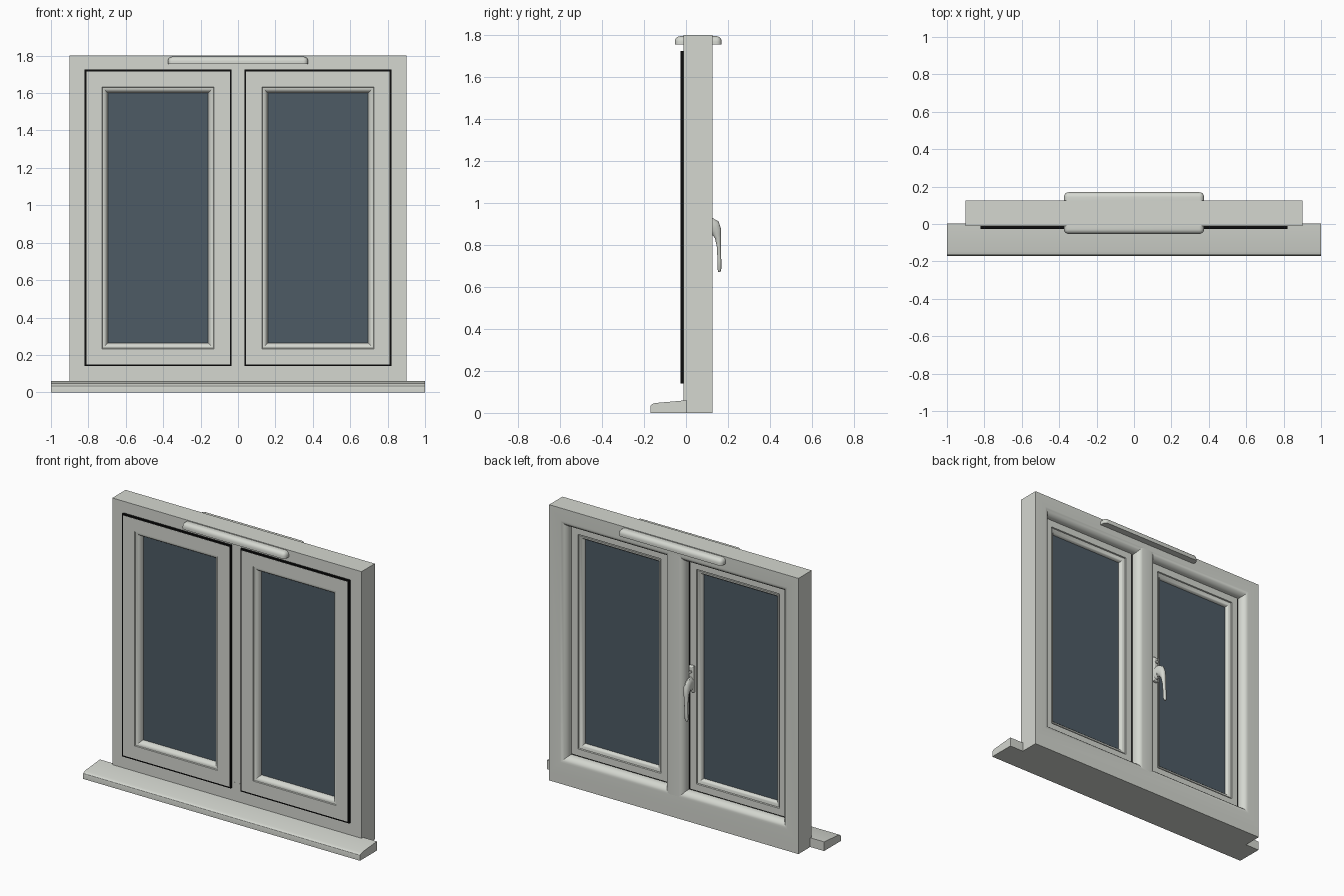
import bpy, bmesh, math
from mathutils import Vector

if "Cube" in bpy.data.objects:
    bpy.data.objects.remove(bpy.data.objects["Cube"])


def material(name, rgb):
    m = bpy.data.materials.new(name)
    m.diffuse_color = (*rgb, 1)
    m.use_nodes = True
    m.node_tree.nodes["Principled BSDF"].inputs["Base Color"].default_value = m.diffuse_color
    return m


WHITE = material("off_white_plastic", (0.66, 0.68, 0.63))
GLASS = material("blue_grey_glass", (0.075, 0.105, 0.13))
BLACK = material("black_rubber", (0.004, 0.004, 0.004))


def finish(name, bm, mat, smooth=True):
    bmesh.ops.recalc_face_normals(bm, faces=bm.faces)
    me = bpy.data.meshes.new(name)
    bm.to_mesh(me)
    bm.free()
    me.materials.append(mat)
    ob = bpy.data.objects.new(name, me)
    bpy.context.collection.objects.link(ob)
    if smooth:
        bpy.ops.object.select_all(action='DESELECT')
        ob.select_set(True)
        bpy.context.view_layer.objects.active = ob
        bpy.ops.object.shade_smooth_by_angle(angle=math.radians(30))
    return ob


def bridge(bm, rings, closed=False):
    """Skin a list of equal-length vertex loops."""
    n = len(rings[0])
    for i in range(len(rings) if closed else len(rings) - 1):
        a, b = rings[i], rings[(i + 1) % len(rings)]
        for j in range(n):
            k = (j + 1) % n
            bm.faces.new((a[j], a[k], b[k], b[j]))
    if not closed:
        bm.faces.new(rings[0])
        bm.faces.new(rings[-1])


def mitred_ring(name, rect, profile, mat):
    """Sweep an (inset, y) profile around a rectangle in the xz plane."""
    x0, x1, z0, z1 = rect
    bm = bmesh.new()
    rings = []
    for d, y in profile:
        corners = ((x0 + d, z0 + d), (x1 - d, z0 + d), (x1 - d, z1 - d), (x0 + d, z1 - d))
        rings.append([bm.verts.new((x, y, z)) for x, z in corners])
    bridge(bm, rings, closed=True)
    return finish(name, bm, mat)


def prism(name, points, axis, lo, hi, mat):
    """Extrude a closed outline along x (yz points) or z (xy points)."""
    bm = bmesh.new()
    rings = []
    for t in (lo, hi):
        rings.append([bm.verts.new((t, a, b) if axis == 'x' else (a, b, t)) for a, b in points])
    bridge(bm, rings)
    return finish(name, bm, mat)


def box(name, x0, x1, y0, y1, z0, z1, mat, bevel=0, pick=None):
    bm = bmesh.new()
    bmesh.ops.create_cube(bm, size=1)
    for v in bm.verts:
        v.co = ((x0 + x1) / 2 + v.co.x * (x1 - x0),
                (y0 + y1) / 2 + v.co.y * (y1 - y0),
                (z0 + z1) / 2 + v.co.z * (z1 - z0))
    if bevel:
        edges = [e for e in bm.edges if pick(e)]
        bmesh.ops.bevel(bm, geom=edges, offset=bevel, segments=5, profile=0.5, affect='EDGES')
    return finish(name, bm, mat)


FRONT, BACK = -0.011, 0.126

# Fixed outer frame with a rounded inner edge at the back
ease = [(0.12, 0.085), (0.115, 0.103), (0.103, 0.117), (0.09, 0.124), (0.08, BACK)]
mitred_ring("outer_frame", (-0.9, 0.9, 0.06, 1.8),
            [(0, FRONT), (0.12, FRONT)] + ease + [(0, BACK)], WHITE)

# Centre mullion with the same rounded edges
half = [(0.07, FRONT + 0.0005), (0.07, 0.085), (0.066, 0.103), (0.056, 0.117),
        (0.045, 0.124), (0.035, BACK - 0.0005)]
prism("mullion", half + [(-x, y) for x, y in reversed(half)], 'z', 0.135, 1.725, WHITE)

# Sill: block below the frame and a sloping nose in front
box("sill_base", -0.9, 0.9, FRONT, BACK, 0, 0.06, WHITE)
prism("sill_nose", [(FRONT + 0.015, 0), (FRONT + 0.015, 0.06), (FRONT, 0.059), (-0.145, 0.047),
                    (-0.16, 0.043), (-0.168, 0.035), (-0.17, 0.024), (-0.17, 0)],
      'x', -1, 1, WHITE)

# Opening sashes, glass and seals
sash_profile = [
    (0.009, -0.012), (0.009, -0.027), (0.093, -0.027), (0.096, -0.021), (0.103, -0.020),
    (0.113, -0.014), (0.120, -0.004), (0.125, 0.016), (0.125, 0.044),
    (0.120, 0.058), (0.112, 0.066), (0.100, 0.070), (0.098, 0.066), (0.094, 0.066),
    (0.092, 0.075), (0.047, 0.075), (0.047, -0.012)]
for side, (x0, x1) in (("left", (-0.82, -0.035)), ("right", (0.035, 0.82))):
    rect = (x0, x1, 0.14, 1.725)
    mitred_ring(side + "_sash", rect, sash_profile, WHITE)
    mitred_ring(side + "_front_seal", rect,
                [(0, FRONT), (0, -0.026), (0.0095, -0.026), (0.0095, FRONT)], BLACK)
    mitred_ring(side + "_back_seal", rect,
                [(0.034, 0.05), (0.034, 0.068), (0.048, 0.068), (0.048, 0.05)], BLACK)
    box(side + "_glass", x0 + 0.12, x1 - 0.12, 0.016, 0.044, 0.26, 1.605, GLASS)


# Trickle vent covers: rounded on top, at the ends and on the outer face
def vent(name, y_in, y_out):
    def outer(e):
        a, b = e.verts
        mid = (a.co + b.co) / 2
        at_out = abs(mid.y - y_out) < 1e-4
        along_x = abs(a.co.x - b.co.x) > 0.1
        upright = abs(a.co.z - b.co.z) > 0.01
        return (at_out and (upright or (along_x and mid.z > 1.78))) or \
               (abs(mid.x) > 0.3 and mid.z > 1.78 and not along_x and not upright)
    box(name, -0.375, 0.375, min(y_in, y_out), max(y_in, y_out), 1.755, 1.795, WHITE, 0.026, outer)


vent("front_vent_cover", FRONT, -0.053)
vent("back_vent_cover", BACK, 0.17)

# Handle: back plate, curved lever and lock button
HX = -0.1
box("handle_plate", HX - 0.017, HX + 0.017, 0.074, 0.095, 0.83, 1.0, WHITE, 0.008,
    lambda e: min(v.co.y for v in e.verts) > 0.09)

path = [(0.085, 0.885, 0.020, 0.045), (0.115, 0.890, 0.020, 0.044), (0.130, 0.884, 0.020, 0.038),
        (0.144, 0.865, 0.019, 0.026), (0.153, 0.835, 0.016, 0.015), (0.157, 0.79, 0.013, 0.010),
        (0.159, 0.73, 0.012, 0.009), (0.159, 0.685, 0.012, 0.009), (0.159, 0.671, 0.006, 0.005)]
bm = bmesh.new()
rings = []
for i, (y, z, rx, rt) in enumerate(path):
    p, q = path[max(i - 1, 0)], path[min(i + 1, len(path) - 1)]
    t = Vector((0, q[0] - p[0], q[1] - p[1])).normalized()
    up = Vector((0, -t.z, t.y))
    centre = Vector((HX - 0.02 * i / len(path), y, z))
    rings.append([bm.verts.new(centre + Vector((rx * math.cos(a), 0, 0)) + up * rt * math.sin(a))
                  for a in (k * math.tau / 16 for k in range(16))])
bridge(bm, rings)
finish("handle_lever", bm, WHITE)

bm = bmesh.new()
bmesh.ops.create_cone(bm, cap_ends=True, segments=16, radius1=0.009, radius2=0.009, depth=0.012)
for v in bm.verts:
    v.co = (HX + v.co.x, 0.098 + v.co.z, 0.965 + v.co.y)
finish("handle_lock_button", bm, WHITE)
